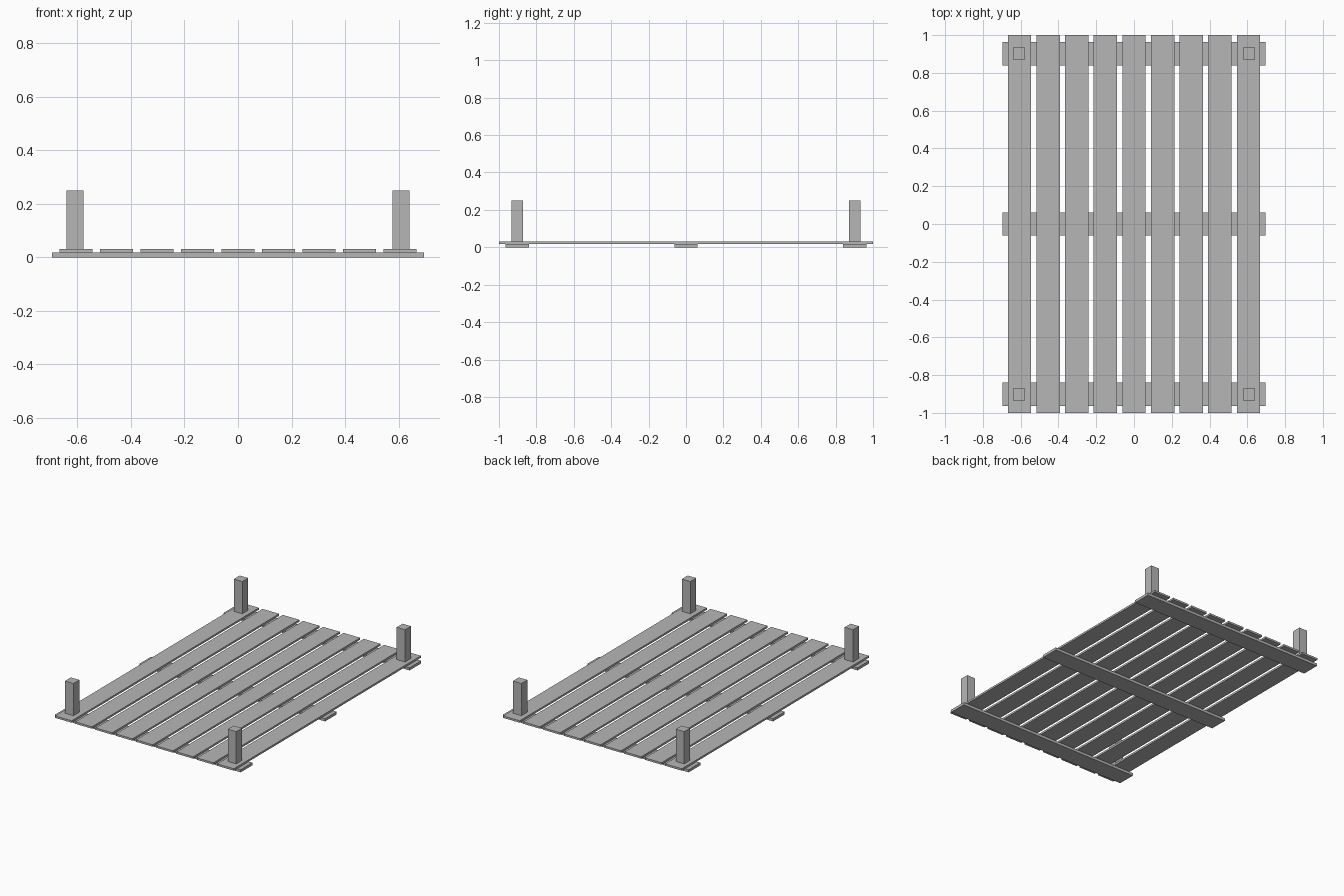
import bpy

cube = bpy.data.objects.get("Cube")
if cube:
    bpy.data.objects.remove(cube, do_unlink=True)

# One plain grey for the whole pallet
grey = bpy.data.materials.new("plain_grey")
grey.use_nodes = True
colour = (0.47, 0.47, 0.47, 1)
grey.diffuse_color = colour
grey.node_tree.nodes["Principled BSDF"].inputs["Base Color"].default_value = colour

PLANK = 0.124       # width of every board
BAR_TOP = 0.018
DECK_TOP = 0.031
POST_TOP = 0.249


def box(name, x, y, width, depth, bottom, top):
    """Add a box centred on x, y that spans bottom to top."""
    bpy.ops.mesh.primitive_cube_add(size=1, location=(x, y, (bottom + top) / 2))
    obj = bpy.context.object
    obj.name = name
    obj.scale = (width, depth, top - bottom)
    bpy.ops.object.transform_apply(location=False, rotation=False, scale=True)
    obj.data.materials.append(grey)
    return obj


# Cross bars lying on the ground
for label, y in (("front", -0.902), ("middle", 0), ("back", 0.902)):
    box(label + "_cross_bar", 0, y, 1.39, PLANK, 0, BAR_TOP)

# Nine deck slats running front to back
for i in range(9):
    box(f"deck_slat_{i + 1}", (i - 4) * 0.1515, 0, PLANK, 2, BAR_TOP, DECK_TOP)

# Square corner posts standing through the outer slats
for side, sx in (("right", -1), ("left", 1)):
    for end, sy in (("front", -1), ("back", 1)):
        box(f"{end}_{side}_post", sx * 0.609, sy * 0.902, 0.063, 0.063,
            BAR_TOP, POST_TOP)
